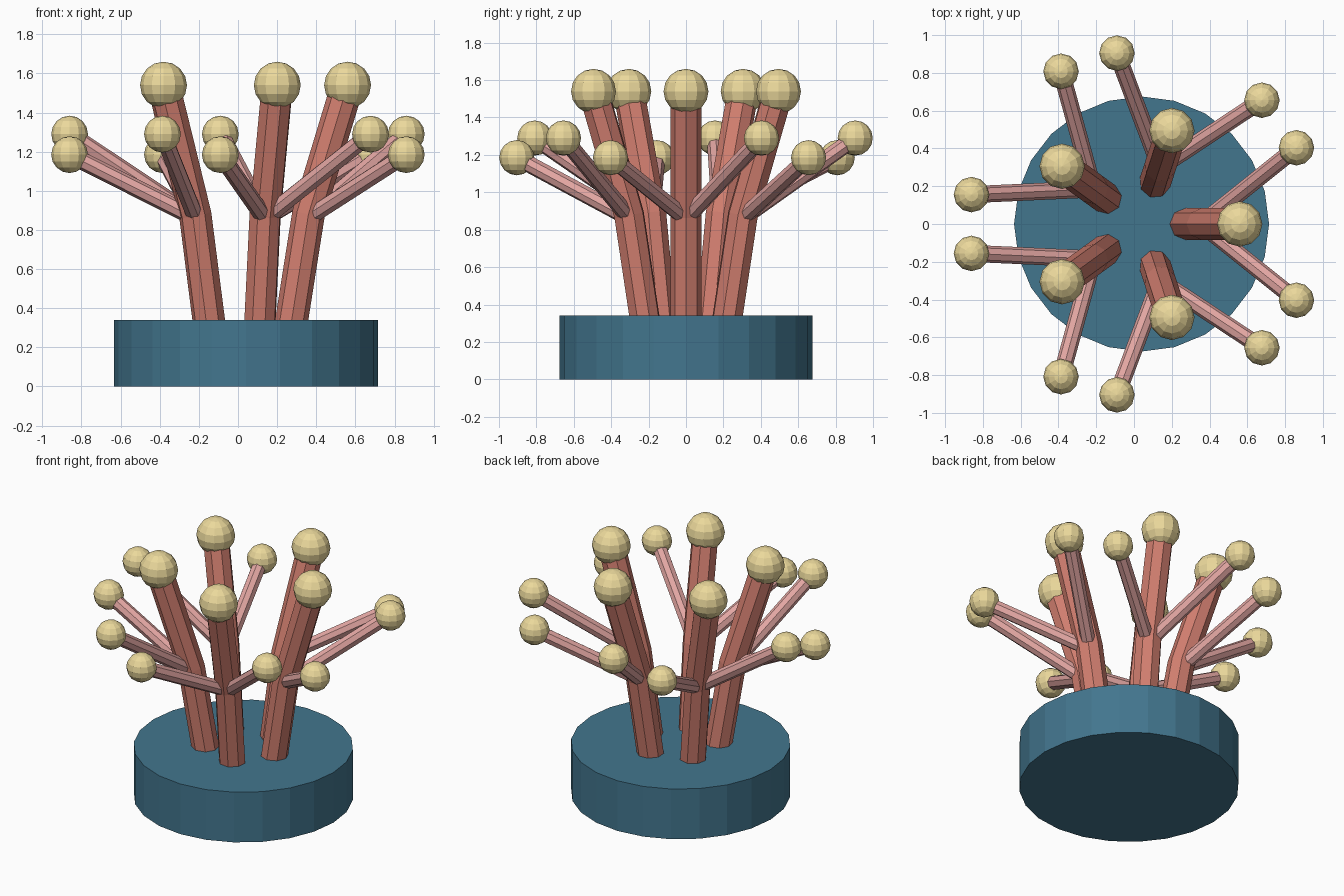
import bpy
from math import cos, sin, radians
from mathutils import Vector

if "Cube" in bpy.data.objects:
    bpy.data.objects.remove(bpy.data.objects["Cube"])

CX = 0.04  # axis of the five-fold arrangement


def material(name, rgb):
    m = bpy.data.materials.new(name)
    m.diffuse_color = (*rgb, 1)
    m.use_nodes = True
    m.node_tree.nodes["Principled BSDF"].inputs["Base Color"].default_value = m.diffuse_color
    return m


BLUE = material("base_blue", (0.055, 0.18, 0.27))
CORAL = material("stalk_coral", (0.64, 0.21, 0.16))
PINK = material("branch_pink", (0.76, 0.38, 0.36))
CREAM = material("tip_cream", (0.83, 0.69, 0.33))


def polar(r, deg, z):
    a = radians(deg)
    return Vector((CX + r * cos(a), r * sin(a), z))


def finish(name, mat):
    ob = bpy.context.object
    ob.name = name
    ob.data.materials.append(mat)
    return ob


def ball(name, p, r):
    bpy.ops.mesh.primitive_uv_sphere_add(segments=12, ring_count=8, radius=r, location=p)
    finish(name, CREAM)


def tube(name, points, r, mat):
    # eight-sided bevelled polyline, converted to a flat-shaded mesh
    cu = bpy.data.curves.new(name, 'CURVE')
    cu.dimensions = '3D'
    cu.bevel_depth = r
    cu.bevel_resolution = 2
    cu.use_fill_caps = True
    sp = cu.splines.new('POLY')
    sp.points.add(len(points) - 1)
    for q, p in zip(sp.points, points):
        q.co = (*p, 1)
    sp.use_smooth = False
    ob = bpy.data.objects.new(name, cu)
    bpy.context.collection.objects.link(ob)
    bpy.ops.object.select_all(action='DESELECT')
    ob.select_set(True)
    bpy.context.view_layer.objects.active = ob
    bpy.ops.object.convert(target='MESH')
    ob = finish(name, mat)
    ob.data.shade_flat()


# Round base
bpy.ops.mesh.primitive_cylinder_add(vertices=24, radius=0.675, depth=0.34, location=(CX, 0, 0.17))
finish("base", BLUE)

# Five bent stalks, each with a tip and two side branches
for i in range(5):
    a = 72 * i
    fork = polar(0.32, a, 0.88)
    top = polar(0.52, a, 1.54)
    tube(f"stalk_{i}", [polar(0.225, a, 0.28), fork, top], 0.084, CORAL)
    ball(f"stalk_tip_{i}", top, 0.12)
    for side, da, z in (("left", 26.2, 1.29), ("right", -26.2, 1.185)):
        end = polar(0.914, a + da, z)
        tube(f"branch_{side}_{i}", [polar(0.315, a, 0.86), end], 0.045, PINK)
        ball(f"branch_tip_{side}_{i}", end, 0.094)
